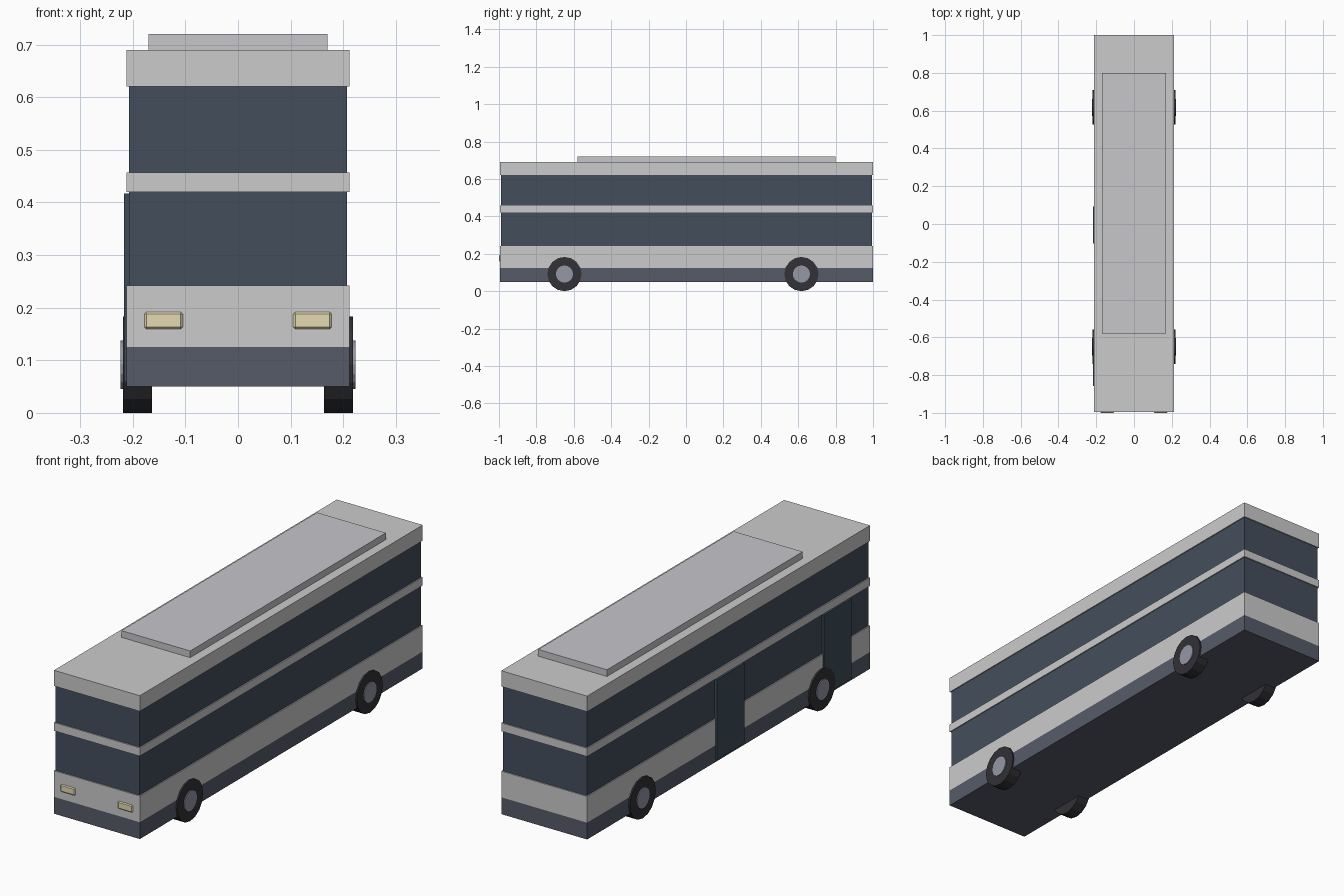
import bpy, math

if "Cube" in bpy.data.objects:
    bpy.data.objects.remove(bpy.data.objects["Cube"])


def material(name, rgb):
    m = bpy.data.materials.new(name)
    m.diffuse_color = (*rgb, 1)
    m.use_nodes = True
    m.node_tree.nodes["Principled BSDF"].inputs["Base Color"].default_value = m.diffuse_color
    return m


GLASS = material("dark_glass", (0.056, 0.076, 0.107))
SKIRT = material("skirt_grey", (0.093, 0.105, 0.141))
POD = material("roof_grey", (0.57, 0.57, 0.60))
LAMP = material("lamp_cream", (0.78, 0.70, 0.45))
RUBBER = material("rubber", (0.031, 0.031, 0.038))
METAL = material("hub_metal", (0.30, 0.31, 0.38))
DOOR = material("door_glass", (0.045, 0.070, 0.100))


def box(name, x, y, z, mat=None, bevel=0):
    """Box from (min, max) ranges on each axis."""
    r = (x, y, z)
    bpy.ops.mesh.primitive_cube_add(size=1, location=[(a + b) / 2 for a, b in r])
    ob = bpy.context.object
    ob.name = name
    ob.scale = [b - a for a, b in r]
    bpy.ops.object.transform_apply(location=False, rotation=False, scale=True)
    if mat:
        ob.data.materials.append(mat)
    if bevel:
        mod = ob.modifiers.new("edge", 'BEVEL')
        mod.width = bevel
        mod.segments = 1
    return ob


def disc(name, x0, x1, y, z, radius, mat):
    """Cylinder lying along x between x0 and x1."""
    bpy.ops.mesh.primitive_cylinder_add(
        vertices=16, radius=radius, depth=abs(x1 - x0),
        location=((x0 + x1) / 2, y, z), rotation=(0, math.pi / 2, 0))
    ob = bpy.context.object
    ob.name = name
    ob.data.materials.append(mat)


# Stacked body layers: name, bottom, top, inset, material
LAYERS = [
    ("skirt", 0.05, 0.125, 0, SKIRT),
    ("lower_panel", 0.125, 0.242, 0, None),
    ("lower_windows", 0.242, 0.42, 0.005, GLASS),
    ("middle_band", 0.42, 0.457, 0, None),
    ("upper_windows", 0.457, 0.62, 0.005, GLASS),
    ("roof", 0.62, 0.69, 0, None),
]
W, FRONT, BACK = 0.212, -0.995, 1.0
for name, z0, z1, inset, mat in LAYERS:
    box(name, (-W + inset, W - inset), (FRONT + inset, BACK - inset), (z0, z1), mat)

# Raised unit on the roof
box("roof_unit", (-0.17, 0.17), (-0.58, 0.80), (0.69, 0.72), POD)

# Two doors on the left side only
for name, y in (("front_door", -0.76), ("middle_door", -0.005)):
    box(name, (-0.217, -0.20), (y - 0.098, y + 0.098), (0.06, 0.417), DOOR)

# Headlights and wheels, mirrored left and right
for side, s in (("left", -1), ("right", 1)):
    box(side + "_headlight", sorted((s * 0.105, s * 0.178)), (-1.0, -0.985),
        (0.159, 0.192), LAMP, 0.004)
    for end, y in (("front", -0.65), ("rear", 0.617)):
        disc(f"{end}_{side}_tyre", s * 0.163, s * 0.219, y, 0.0915, 0.0915, RUBBER)
        disc(f"{end}_{side}_hub", s * 0.20, s * 0.223, y, 0.0915, 0.046, METAL)
